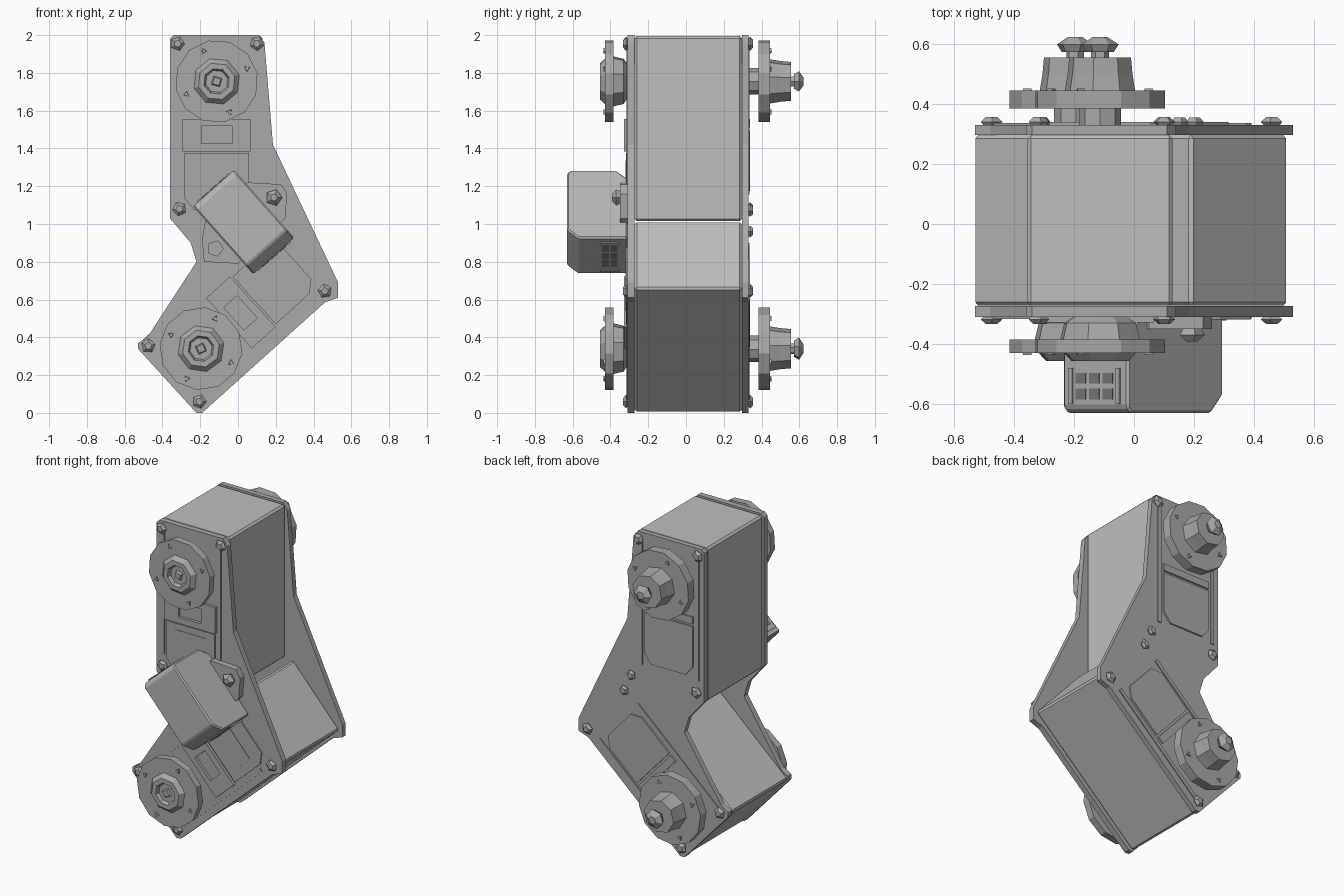
import bpy, bmesh
from math import radians, sin, cos, tau
from mathutils import Matrix, Vector

old = bpy.data.objects.get("Cube")
if old:
    bpy.data.objects.remove(old, do_unlink=True)


def material(name, value):
    m = bpy.data.materials.new(name)
    m.use_nodes = True
    m.diffuse_color = (value, value, value, 1)
    m.node_tree.nodes["Principled BSDF"].inputs["Base Color"].default_value = (value, value, value, 1)
    return m


BODY = material("light grey", 0.52)
PLATE = material("mid grey", 0.40)
CASE = material("soft grey", 0.47)
DARK = material("dark grey", 0.2)


def finish(bm, name, mat, frame, bevel=0):
    bmesh.ops.recalc_face_normals(bm, faces=bm.faces)
    mesh = bpy.data.meshes.new(name)
    bm.to_mesh(mesh)
    bm.free()
    mesh.materials.append(mat)
    ob = bpy.data.objects.new(name, mesh)
    bpy.context.collection.objects.link(ob)
    ob.matrix_world = frame
    if bevel:
        mod = ob.modifiers.new("edge", 'BEVEL')
        mod.width = bevel
        mod.segments = 1
    return ob


def prism(name, pts, y0, y1, mat, frame=Matrix(), bevel=0):
    """Extrude an x-z outline along y."""
    bm = bmesh.new()
    face = bm.faces.new([bm.verts.new((x, y0, z)) for x, z in pts])
    ext = bmesh.ops.extrude_face_region(bm, geom=[face])
    moved = [v for v in ext["geom"] if isinstance(v, bmesh.types.BMVert)]
    bmesh.ops.translate(bm, verts=moved, vec=(0, y1 - y0, 0))
    return finish(bm, name, mat, frame, bevel)


def rect(x0, x1, z0, z1):
    return [(x0, z0), (x1, z0), (x1, z1), (x0, z1)]


def lathe(name, profile, sides, mat, frame=Matrix(), x=0, z=0, turn=0):
    """Faceted solid around the y axis from (y, radius) pairs."""
    bm = bmesh.new()
    rings = []
    for y, r in profile:
        angles = [tau * i / sides + turn for i in range(sides)]
        rings.append([bm.verts.new((x + r * cos(a), y, z + r * sin(a))) for a in angles])
    for a, b in zip(rings, rings[1:]):
        for i in range(sides):
            j = (i + 1) % sides
            bm.faces.new((a[i], a[j], b[j], b[i]))
    bm.faces.new(rings[0])
    bm.faces.new(rings[-1])
    return finish(bm, name, mat, frame)


def frame_at(x, z, degrees):
    return Matrix.Translation(Vector((x, 0, z))) @ Matrix.Rotation(radians(degrees), 4, 'Y')


# Side plates sharing one bent outline
outline = [(-0.36, 1.98), (-0.34, 2.0), (0.11, 2.0), (0.14, 1.96), (0.185, 1.42),
           (0.53, 0.69), (0.53, 0.61), (0.46, 0.585), (-0.19, 0.0), (-0.22, 0.0),
           (-0.53, 0.34), (-0.53, 0.37), (-0.48, 0.40), (-0.22, 0.8), (-0.25, 0.9), (-0.36, 1.03)]
prism("front_plate", outline, -0.31, -0.273, PLATE)
prism("back_plate", outline, 0.297, 0.33, PLATE)


def servo(prefix, f):
    """Servo in a frame whose origin is the shaft and whose z points to the shaft end."""
    prism(prefix + "_body", rect(-0.242, 0.242, -0.74, 0.24), -0.272, 0.296, BODY, f, 0.012)

    # Front cover, cable bracket and side rails
    cover = [(-0.17, -0.38), (0.17, -0.38), (0.17, -0.62), (0.12, -0.68), (-0.12, -0.68), (-0.17, -0.62)]
    prism(prefix + "_front_cover", cover, -0.318, -0.3, PLATE, f)
    prism(prefix + "_cover_inset", rect(-0.11, 0.11, -0.58, -0.42), -0.321, -0.317, PLATE, f)
    for i, (x0, x1, z0, z1) in enumerate([(-0.18, -0.08, -0.37, -0.2), (0.08, 0.18, -0.37, -0.2),
                                          (-0.08, 0.08, -0.37, -0.33), (-0.08, 0.08, -0.235, -0.2)]):
        prism(f"{prefix}_bracket_{i}", rect(x0, x1, z0, z1), -0.328, -0.3, PLATE, f)
    for side, s in (("right", -1), ("left", 1)):
        rail = rect(s * 0.2 - 0.012, s * 0.2 + 0.012, -0.6, 0.2)
        prism(f"{prefix}_{side}_front_rail", rail, -0.316, -0.3, PLATE, f)
        prism(f"{prefix}_{side}_back_rail", rail, 0.325, 0.336, PLATE, f)

    # Back covers
    prism(prefix + "_back_cover", [(x, z + 0.1 if z < -0.6 else z + 0.12) for x, z in cover],
          0.325, 0.34, PLATE, f)
    prism(prefix + "_back_band", rect(-0.17, 0.17, -0.245, -0.2), 0.325, 0.34, PLATE, f)

    # Front idler horn with a recessed hub
    lathe(prefix + "_front_horn", [(-0.385, 0.22), (-0.43, 0.22)], 12, PLATE, f, turn=0.2)
    lathe(prefix + "_front_hub", [(-0.3, 0.08), (-0.33, 0.125), (-0.39, 0.14), (-0.43, 0.125),
                                  (-0.456, 0.1), (-0.456, 0.07), (-0.435, 0.06)], 8, PLATE, f, turn=0.3)
    lathe(prefix + "_front_screw", [(-0.43, 0.035), (-0.45, 0.025)], 4, PLATE, f, turn=0.5)

    # Back drive horn, hub and shaft bolt
    lathe(prefix + "_back_shaft", [(0.3, 0.07), (0.39, 0.07)], 8, PLATE, f)
    lathe(prefix + "_back_horn", [(0.385, 0.22), (0.445, 0.22)], 12, PLATE, f, turn=0.2)
    lathe(prefix + "_back_hub", [(0.44, 0.12), (0.5, 0.11), (0.555, 0.105)], 8, PLATE, f, turn=0.2)
    lathe(prefix + "_bolt_stem", [(0.55, 0.03), (0.58, 0.03)], 6, PLATE, f)
    lathe(prefix + "_bolt_head", [(0.572, 0.045), (0.598, 0.062), (0.622, 0.025)], 6, PLATE, f)

    # Small screws round both horns
    for i in range(4):
        a = tau * i / 4 + 0.4
        x, z = 0.175 * cos(a), 0.175 * sin(a)
        lathe(f"{prefix}_front_horn_screw_{i}", [(-0.425, 0.02), (-0.437, 0.015)], 3, PLATE, f, x, z, a)
        lathe(f"{prefix}_back_horn_screw_{i}", [(0.44, 0.02), (0.452, 0.015)], 3, PLATE, f, x, z, a)


servo("upper_servo", frame_at(-0.113, 1.755, 0))
servo("lower_servo", frame_at(-0.196, 0.34, -132.2))

# Plate corner bolts on both sides
corners = [(-0.32, 1.955), (0.1, 1.955), (-0.31, 1.08), (0.46, 0.645), (-0.475, 0.355), (-0.205, 0.06)]
for i, (x, z) in enumerate(corners):
    lathe(f"front_bolt_{i}", [(-0.3, 0.02), (-0.318, 0.038), (-0.333, 0.02)], 5, PLATE, x=x, z=z, turn=i)
    lathe(f"back_bolt_{i}", [(0.32, 0.02), (0.34, 0.038), (0.356, 0.02)], 5, PLATE, x=x, z=z, turn=i)
for i, (x, z) in enumerate([(0.15, 1.07), (0.2, 0.96)]):
    lathe(f"back_centre_bolt_{i}", [(0.32, 0.02), (0.34, 0.032), (0.354, 0.02)], 5, PLATE, x=x, z=z)

# Controller mounting plate with its two bolts
mount = [(0.05, 1.22), (0.23, 1.21), (0.26, 1.16), (0.25, 1.03), (0.0, 0.79),
         (-0.18, 0.8), (-0.19, 0.92), (-0.17, 1.04)]
prism("controller_mount", mount, -0.35, -0.3, PLATE)
lathe("mount_upper_bolt", [(-0.34, 0.03), (-0.37, 0.045), (-0.392, 0.02)], 5, PLATE, x=0.19, z=1.14)
lathe("mount_lower_bolt", [(-0.34, 0.045), (-0.385, 0.045)], 5, PLATE, x=-0.12, z=0.87)

# Controller case: side profile extruded across its width
case = frame_at(0.03, 1.01, -41.6)
across = case @ Matrix.Rotation(radians(-90), 4, 'Z')
side = [(0.31, -0.24), (0.57, -0.24), (0.63, -0.18), (0.63, 0.22), (0.61, 0.24), (0.37, 0.24), (0.31, 0.18)]
prism("controller_case", side, -0.145, 0.145, CASE, across, 0.008)


def socket_panel(name, end, y0, y1):
    """Thin connector panel with a grid of sockets on one end of the case."""
    def strip(label, x0, x1, ya, yb, depth, mat):
        z = sorted((end * 0.235, end * (0.24 + depth)))
        prism(f"{name}_{label}", rect(x0, x1, *z), ya, yb, mat, case)
    strip("base", -0.11, 0.11, y0, y1, 0.003, CASE)
    for s in (-1, 1):
        strip(f"edge_{s}", s * 0.105 - 0.008, s * 0.105 + 0.008, y0, y1, 0.008, CASE)
    for row in (0.28, 0.72):
        for col in (-0.06, 0, 0.06):
            y = y0 + (y1 - y0) * row
            strip(f"socket_{row}_{col}", col - 0.022, col + 0.022, y - 0.018, y + 0.018, 0.006, DARK)


socket_panel("upper_sockets", 1, -0.6, -0.48)
socket_panel("lower_sockets", -1, -0.455, -0.35)
